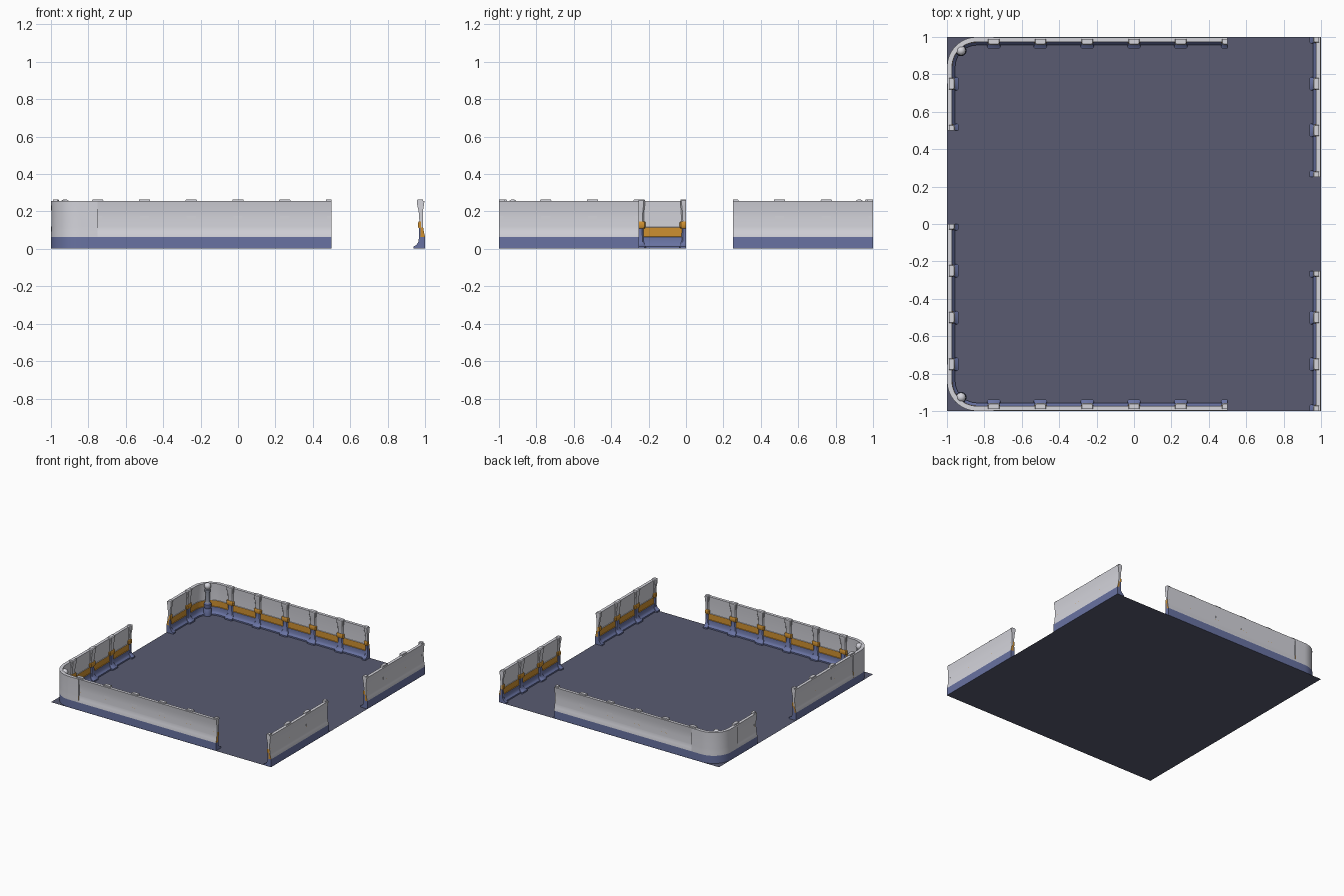
import bpy, bmesh, math
from mathutils import Vector

if "Cube" in bpy.data.objects:
    bpy.data.objects.remove(bpy.data.objects["Cube"])

def material(name, rgb):
    m = bpy.data.materials.new(name)
    m.diffuse_color = (*rgb, 1)
    m.use_nodes = True
    m.node_tree.nodes["Principled BSDF"].inputs["Base Color"].default_value = m.diffuse_color
    return m

MATS = [material("slate floor", (0.10, 0.105, 0.165)),
        material("blue trim", (0.14, 0.17, 0.36)),
        material("orange band", (0.62, 0.28, 0.03)),
        material("pale panel", (0.66, 0.66, 0.71)),
        material("grey post", (0.25, 0.27, 0.33))]
FLOOR, BLUE, ORANGE, PALE, GREY = range(5)

def finish(name, bm, angle=35):
    bmesh.ops.recalc_face_normals(bm, faces=bm.faces)
    me = bpy.data.meshes.new(name)
    for m in MATS:
        me.materials.append(m)
    bm.to_mesh(me)
    bm.free()
    me.shade_smooth()
    me.set_sharp_from_angle(angle=math.radians(angle))
    ob = bpy.data.objects.new(name, me)
    bpy.context.collection.objects.link(ob)
    return ob

def band(z):
    return BLUE if z < 0.065 else ORANGE if z < 0.115 else PALE

# Wall section: height, outer hollow, inner depth
SECTION = [(0.001, 0, 0.044), (0.012, 0, 0.044), (0.02, 0, 0.035), (0.03, 0, 0.028),
           (0.064, 0, 0.028), (0.066, 0, 0.024), (0.09, 0.006, 0.024), (0.114, 0.010, 0.024),
           (0.116, 0.010, 0.021), (0.16, 0.013, 0.022), (0.21, 0.010, 0.024), (0.255, 0.003, 0.027)]

def wall(name, path, hollow=1.0):
    """Sweep the section along a path of (point, inward normal)."""
    bm = bmesh.new()
    rows = []
    for p, n in path:
        out = [bm.verts.new((*(p + n * o * hollow), z)) for z, o, i in SECTION]
        inn = [bm.verts.new((*(p + n * i), z)) for z, o, i in SECTION]
        rows.append((out, inn))

    def quad(a, b, c, d, mat):
        bm.faces.new((a, b, c, d)).material_index = mat
    top = len(SECTION) - 1
    for k in range(top):
        mid = (SECTION[k][0] + SECTION[k + 1][0]) / 2
        col = band(mid)
        skin = PALE if col == ORANGE else col
        for (o1, i1), (o2, i2) in zip(rows, rows[1:]):
            quad(o1[k], o2[k], o2[k + 1], o1[k + 1], skin)
            quad(i1[k], i2[k], i2[k + 1], i1[k + 1], col)
        for o, i in (rows[0], rows[-1]):
            quad(o[k], i[k], i[k + 1], o[k + 1], col)
    for (o1, i1), (o2, i2) in zip(rows, rows[1:]):
        quad(o1[top], o2[top], i2[top], i1[top], PALE)
        quad(o1[0], o2[0], i2[0], i1[0], BLUE)
    return finish(name, bm)

# Rib pieces: colour, list of (height, depth, half width)
RIB = [(BLUE, [(0.001, 0.062, 0.036), (0.012, 0.062, 0.036), (0.022, 0.045, 0.03),
               (0.04, 0.034, 0.024), (0.112, 0.032, 0.022)]),
       (ORANGE, [(0.110, 0.033, 0.030), (0.116, 0.037, 0.034), (0.140, 0.037, 0.034),
                 (0.146, 0.033, 0.030)]),
       (PALE, [(0.144, 0.030, 0.024), (0.20, 0.034, 0.026), (0.235, 0.042, 0.030),
               (0.259, 0.043, 0.030), (0.265, 0.038, 0.027)])]

def ribs(name, place, n, lo, hi):
    """Ribs every quarter unit; those at a free end are cut in half."""
    bm = bmesh.new()
    cut_lo = lo - 0.05 if lo == -0.75 else lo
    cut_hi = hi + 0.05 if hi == 0.75 else hi
    for j in range(round((hi - lo) / 0.25) + 1):
        s0 = lo + 0.25 * j
        for mat, levels in RIB:
            rings = []
            for z, d, w in levels:
                pts = [(-w, 0.012), (-w, d - 0.007), (0.007 - w, d),
                       (w - 0.007, d), (w, d - 0.007), (w, 0.012)]
                rings.append([bm.verts.new((*(place(min(max(s0 + s, cut_lo), cut_hi)) + n * q), z))
                              for s, q in pts])
            faces = [bm.faces.new(rings[0]), bm.faces.new(rings[-1])]
            for a, b in zip(rings, rings[1:]):
                faces += [bm.faces.new((a[i], a[(i + 1) % 6], b[(i + 1) % 6], b[i])) for i in range(6)]
            for f in faces:
                f.material_index = mat
    finish(name, bm)

def side(name, place, n, lo, hi):
    n = Vector(n)
    wall(name + "_wall", [(place(lo), n), (place(hi), n)])
    ribs(name + "_ribs", place, n, lo, hi)

# Floor
bm = bmesh.new()
bm.faces.new([bm.verts.new(c) for c in ((-1, -1, 0), (1, -1, 0), (1, 1, 0), (-1, 1, 0))])
finish("floor", bm)

# Straight walls with ribs
side("back", lambda s: Vector((s, 1)), (0, -1), -0.75, 0.5)
side("front", lambda s: Vector((s, -1)), (0, 1), -0.75, 0.5)
side("left_back", lambda s: Vector((-1, s)), (1, 0), 0.5, 0.75)
side("left_front", lambda s: Vector((-1, s)), (1, 0), -0.75, 0.0)
side("right_back", lambda s: Vector((1, s)), (-1, 0), 0.25, 1.0)
side("right_front", lambda s: Vector((1, s)), (-1, 0), -1.0, -0.25)

# Post outline: radius, height
POST = [(0.03, 0.001), (0.03, 0.05), (0.024, 0.06), (0.028, 0.075), (0.028, 0.095), (0.02, 0.105),
        (0.016, 0.12), (0.016, 0.19), (0.022, 0.195), (0.022, 0.212), (0.016, 0.216)]
POST += [(0.026 * math.cos(a), 0.239 + 0.026 * math.sin(a))
         for a in (math.radians(d) for d in (-50, -25, 0, 25, 50, 75))]

def post(name, x, y):
    bm = bmesh.new()
    N = 16
    rings = [[bm.verts.new((x + r * math.cos(2 * math.pi * i / N), y + r * math.sin(2 * math.pi * i / N), z))
              for i in range(N)] for r, z in POST]
    bm.faces.new(rings[0]).material_index = BLUE
    bm.faces.new(rings[-1]).material_index = PALE
    for k, (a, b) in enumerate(zip(rings, rings[1:])):
        z = POST[k][1]
        for i in range(N):
            f = bm.faces.new((a[i], a[(i + 1) % N], b[(i + 1) % N], b[i]))
            f.material_index = BLUE if z < 0.1 else GREY if z < 0.215 else PALE
    finish(name, bm)

# Rounded corners with posts
R = 0.16
for label, sy in (("back", 1), ("front", -1)):
    path = [(Vector((-0.75, sy)), Vector((0, -sy)))]
    for i in range(13):
        a = math.pi / 2 * (1 + i / 12)
        d = Vector((math.cos(a), sy * math.sin(a)))
        path.append((Vector((R - 1, sy * (1 - R))) + d * R, -d))
    path.append((Vector((-1, sy * 0.75)), Vector((1, 0))))
    wall(label + "_corner_wall", path, hollow=0.15)
    post(label + "_corner_post", -0.925, sy * 0.927)
